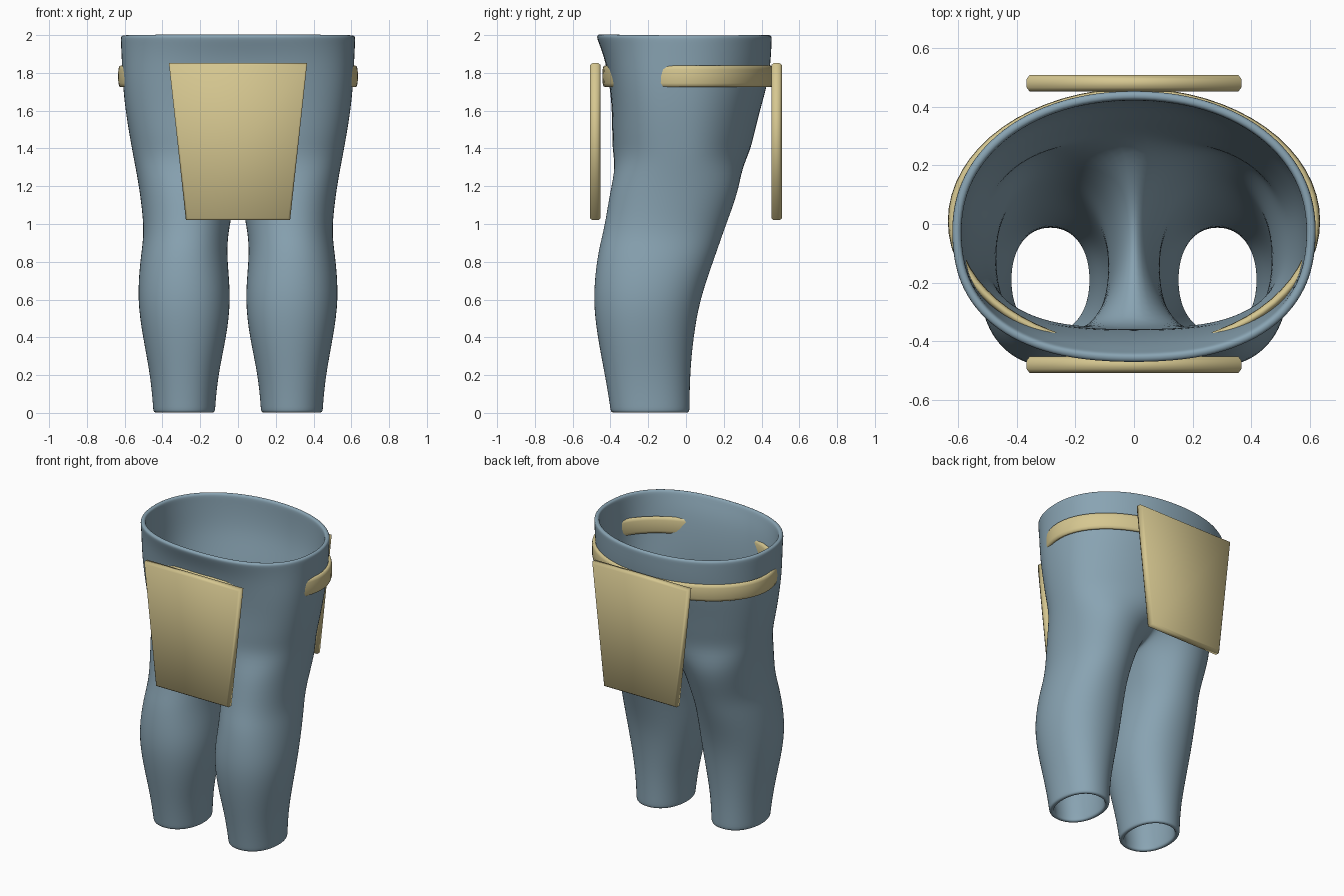
import bpy, bmesh, math

if "Cube" in bpy.data.objects:
    bpy.data.objects.remove(bpy.data.objects["Cube"])

def material(name, rgb):
    m = bpy.data.materials.new(name)
    m.diffuse_color = (*rgb, 1)
    m.use_nodes = True
    m.node_tree.nodes["Principled BSDF"].inputs["Base Color"].default_value = m.diffuse_color
    return m

BLUE = material("faded blue cloth", (0.25, 0.37, 0.45))
TAN = material("tan leather", (0.67, 0.57, 0.28))

def make_object(name, bm, mat):
    me = bpy.data.meshes.new(name)
    bm.to_mesh(me)
    bm.free()
    me.materials.append(mat)
    for p in me.polygons:
        p.use_smooth = True
    ob = bpy.data.objects.new(name, me)
    bpy.context.collection.objects.link(ob)
    return ob

def power(v, n):
    return math.copysign(abs(v) ** (2 / n), v)

# Trousers: one half lofted from waist to ankle, then mirrored
SEG, OUT = 20, 14          # points round a leg, segments on its outer side
GROW = 1.008               # makes up for subdivision shrinkage

# z, half width, front y, back y, squareness of the front
torso = [(2.0, .62, -.475, .455, 2.4), (1.97, .62, -.466, .453, 2.4),
         (1.88, .615, -.43, .45, 2.6), (1.75, .61, -.405, .435, 2.8),
         (1.6, .595, -.39, .39, 2.8), (1.45, .57, -.39, .355, 2.7),
         (1.34, .55, -.385, .325, 2.6)]
# z, inner x, outer x, front y, back y, dip of the inner side
legs = [(1.2, .02, .525, -.40, .29, .10), (1.0, .045, .50, -.43, .215, .02),
        (.9, .055, .505, -.455, .18, 0), (.8, .055, .52, -.475, .145, 0),
        (.6, .035, .535, -.495, .075, 0), (.4, .06, .505, -.47, .04, 0),
        (.2, .105, .465, -.43, .022, 0), (.03, .12, .45, -.402, .02, 0),
        (0, .12, .45, -.40, .02, 0)]

bm = bmesh.new()

def skin(upper, lower, closed):
    n = len(upper)
    for i in range(n if closed else n - 1):
        j = (i + 1) % n
        bm.faces.new((upper[i], lower[i], lower[j], upper[j]))

def dip_at(i):
    return math.sin(math.pi * (i - OUT) / (SEG - OUT)) if i > OUT else 0

ring = None
for z, rx, yf, yb, n_front in torso:
    new = []
    for i in range(OUT + 1):
        a = math.pi * (i / OUT - .5)
        n = n_front if a < 0 else 2.1
        x = 0 if i in (0, OUT) else rx * GROW * power(math.cos(a), n)
        yc = -.02
        y = yc + (yb - yc if a > 0 else yc - yf) * GROW * power(math.sin(a), n)
        new.append(bm.verts.new((x, y, z)))
    if ring:
        skin(ring, new, False)
    ring = new

# Crotch saddle joins front and back so that each leg is a closed ring
z, _, yf, yb, _ = torso[-1]
for i in range(OUT + 1, SEG):
    t = (i - OUT) / (SEG - OUT)
    ring.append(bm.verts.new((0, yb + (yf - yb) * t, z - .18 * dip_at(i))))

for z, xi, xo, yf, yb, dip in legs:
    new = []
    for i in range(SEG):
        a = math.radians(-126 + 360 / SEG * i)
        x = (xi + xo) / 2 + (xo - xi) / 2 * GROW * power(math.cos(a), 2.15)
        y = (yf + yb) / 2 + (yb - yf) / 2 * GROW * power(math.sin(a), 2.15)
        new.append(bm.verts.new((x, y, z - dip * dip_at(i))))
    skin(ring, new, True)
    ring = new

trousers = make_object("trousers", bm, BLUE)
mod = trousers.modifiers.new("mirror", 'MIRROR')
mod.use_clip = True
mod = trousers.modifiers.new("cloth thickness", 'SOLIDIFY')
mod.thickness, mod.offset = .032, -1
mod = trousers.modifiers.new("smooth", 'SUBSURF')
mod.levels = mod.render_levels = 2

# Belt: flat rounded band swept round an ellipse
bm = bmesh.new()
N, M = 64, 12
rings = []
for i in range(N):
    a = 2 * math.pi * i / N
    sect = []
    for k in range(M):
        b = 2 * math.pi * k / M
        off, h = .016 * power(math.cos(b), 3), .058 * power(math.sin(b), 3)
        sect.append(bm.verts.new(((.619 + off) * math.cos(a),
                                  .01 + (.437 + off) * math.sin(a), 1.782 + h)))
    rings.append(sect)
for i in range(N):
    r, s = rings[i], rings[(i + 1) % N]
    for k in range(M):
        l = (k + 1) % M
        bm.faces.new((r[k], s[k], s[l], r[l]))
make_object("belt", bm, TAN)

# Hanging cloth panels: tapered plates with a chamfered edge
def panel(name, yc):
    bm = bmesh.new()
    layers = []
    for dy, inset in ((-.028, .01), (-.015, 0), (.015, 0), (.028, .01)):
        t, b = .366 - inset, .276 - inset
        layers.append([bm.verts.new((x, yc + dy, z)) for x, z in
                       ((-b, 1.02 + inset), (b, 1.02 + inset),
                        (t, 1.852 - inset), (-t, 1.852 - inset))])
    bm.faces.new(layers[0])
    bm.faces.new(layers[-1][::-1])
    for lo, hi in zip(layers, layers[1:]):
        for i in range(4):
            j = (i + 1) % 4
            bm.faces.new((lo[i], hi[i], hi[j], lo[j]))
    bmesh.ops.recalc_face_normals(bm, faces=bm.faces)
    make_object(name, bm, TAN)

panel("front_panel", -.48)
panel("back_panel", .48)
